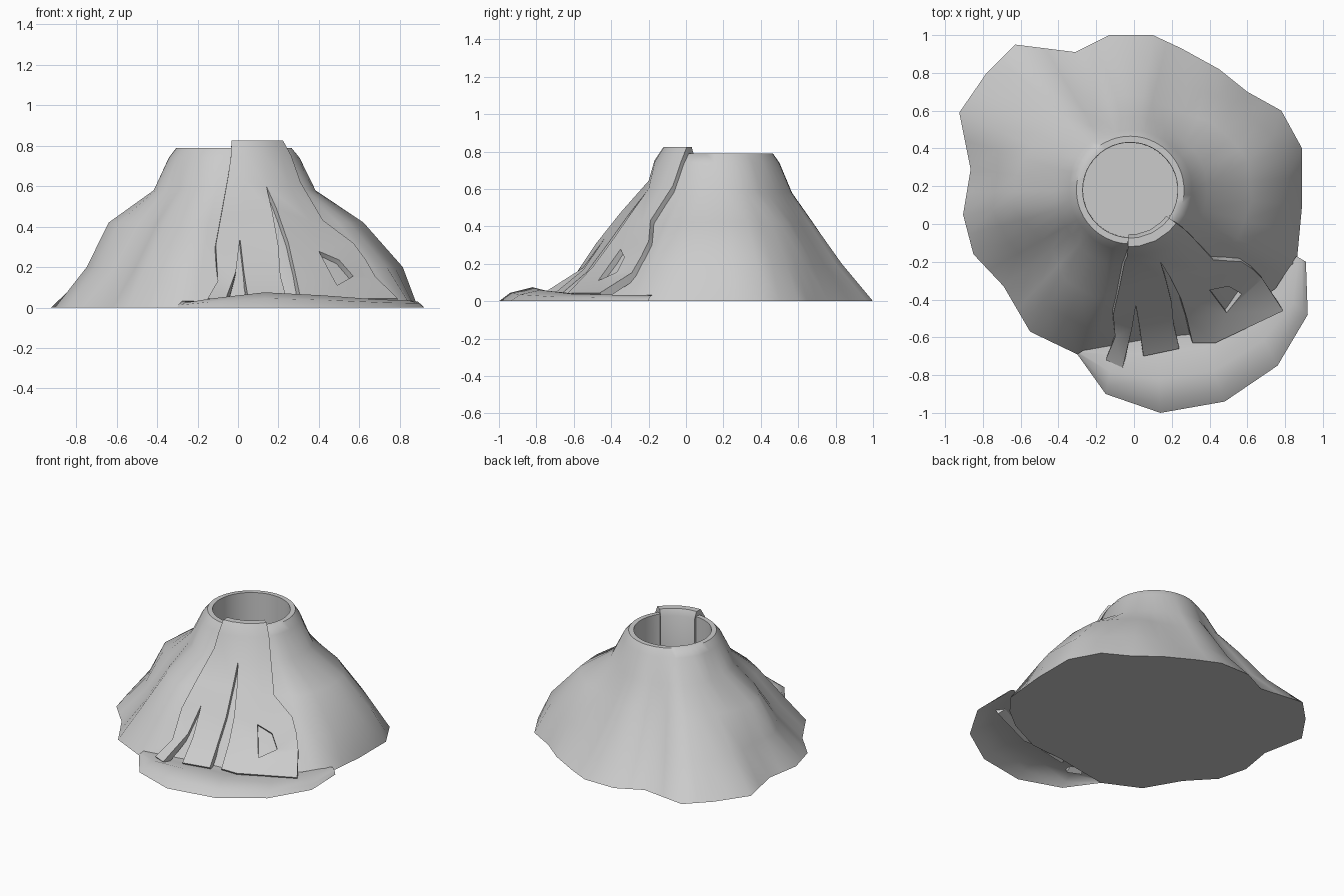
import bpy, bmesh, math
from mathutils import Vector
from mathutils.bvhtree import BVHTree

if "Cube" in bpy.data.objects:
    bpy.data.objects.remove(bpy.data.objects["Cube"])

C = Vector((-0.02, 0.18, 0))          # crater centre


def finish(name, bm, angle, thick=0):
    bmesh.ops.remove_doubles(bm, verts=bm.verts, dist=0.0005)
    bmesh.ops.recalc_face_normals(bm, faces=bm.faces)
    me = bpy.data.meshes.new(name)
    bm.normal_update()
    if thick and sum(f.normal.z for f in bm.faces) < 0:
        bmesh.ops.reverse_faces(bm, faces=bm.faces)
    bm.to_mesh(me)
    ob = bpy.data.objects.new(name, me)
    bpy.context.collection.objects.link(ob)
    bpy.ops.object.select_all(action='DESELECT')
    ob.select_set(True)
    bpy.context.view_layer.objects.active = ob
    if thick:
        mod = ob.modifiers.new("Thickness", 'SOLIDIFY')
        mod.thickness, mod.offset = thick, -1
        bpy.ops.object.modifier_apply(modifier=mod.name)
    bpy.ops.object.shade_smooth_by_angle(angle=math.radians(angle))
    return ob


# Mountain: base outline x, y, then how far out the slope is at z 0.4 and 0.2
outline = [(.1, 1.0, .40, .69), (.25, .93, .38, .66), (.45, .82, .42, .72), (.6, .7, .52, .82),
           (.78, .6, .50, .78), (.89, .4, .55, .86), (.89, .1, .57, .88),
           (.86, -.22, .5, .8), (.75, -.36, .42, .72), (.6, -.48, .40, .69),
           (.35, -.6, .42, .71), (.1, -.62, .44, .74), (-.12, -.66, .46, .76),
           (-.3, -.69, .50, .76), (-.55, -.57, .48, .75), (-.69, -.33, .42, .68),
           (-.85, -.16, .46, .68), (-.905, .05, .56, .74), (-.865, .29, .57, .75),
           (-.925, .59, .40, .67), (-.78, .8, .42, .69), (-.63, .95, .40, .66),
           (-.31, .91, .36, .63), (-.13, 1.0, .40, .67)]
cols = []
for a, b in zip(outline, outline[1:] + outline[:1]):
    for k in (0, 0.5):
        cols.append([p + (q - p) * k for p, q in zip(a, b)])


def circle(r, z):
    return [C + (Vector((c[0], c[1], 0)) - C).normalized() * r + Vector((0, 0, z)) for c in cols]


rings = []
for z in (0, 0.2, 0.42, 0.58, 0.74, 0.79):
    ring = []
    for c, rim in zip(cols, circle(0.285, 0)):
        t = {0: 1, 0.2: c[3], 0.42: c[2], 0.58: 0.19, 0.74: 0.065, 0.79: 0}[z]
        p = rim.lerp(Vector((c[0], c[1], 0)), t)
        p.z = z
        ring.append(p)
    rings.append(ring)
rings += [circle(0.252, 0.79), circle(0.25, 0.4)]
bm = bmesh.new()
vs = [[bm.verts.new(p) for p in r] for r in rings]
n = len(cols)
for a, b in zip(vs, vs[1:]):
    for i in range(n):
        bm.faces.new((a[i], a[(i + 1) % n], b[(i + 1) % n], b[i]))
bm.faces.new(vs[0])
bm.faces.new(vs[-1])
bmesh.ops.recalc_face_normals(bm, faces=bm.faces)
tree = BVHTree.FromBMesh(bm)
finish("mountain", bm, 50)

# Lava flow: four strips that share edges near the crater and split lower down
a_l = [(-.03, -.06), (-.05, -.2), (-.08, -.35), (-.11, -.48), (-.10, -.6), (-.15, -.72)]
a_r = [(.02, -.06), (.03, -.2), (.03, -.33), (.01, -.43), (-.01, -.55), (-.06, -.76)]
b_l = a_r[:4] + [(.03, -.55), (.05, -.70)]
b_r = [(.09, -.04), (.14, -.2), (.17, -.3), (.20, -.42), (.21, -.53), (.24, -.66)]
c_l = b_r[:2] + [(.19, -.28), (.25, -.40), (.28, -.5), (.31, -.63)]
c_r = [(.14, .01), (.25, -.13), (.36, -.24), (.40, -.35), (.49, -.47), (.43, -.63)]
d_l = c_r[:4] + [(.50, -.33), (.57, -.37), (.49, -.47), (.43, -.63)]
d_r = [(.16, .05), (.31, -.07), (.42, -.19), (.5, -.195), (.57, -.2), (.63, -.24),
       (.68, -.29), (.79, -.46)]


def path(pts):
    d = (Vector((*pts[0], 0)) - C).normalized()
    out = [C + d * r + Vector((0, 0, z))
           for r, z in ((.235, .42), (.235, .78), (.255, .825), (.30, .825), (.35, .75))]
    for x, y in pts[1:]:
        hit = tree.ray_cast(Vector((x, y, 2)), Vector((0, 0, -1)))[0]
        out.append(Vector((x, y, max(hit.z + 0.045 if hit else 0, 0.045))))
    return out


bm = bmesh.new()
for left, right in ((a_l, a_r), (b_l, b_r), (c_l, c_r), (d_l, d_r)):
    l, r = path(left), path(right)
    for i in range(len(l) - 1):
        bm.faces.new([bm.verts.new(p) for p in (l[i], r[i], r[i + 1], l[i + 1])])
finish("lava_flow", bm, 50, 0.045)

# Lava pool: thin crescent apron at the foot, open underneath
outer = [(-.3, -.69), (-.15, -.9), (.14, -1.0), (.48, -.94), (.76, -.75), (.92, -.48), (.91, -.2)]
inner = [(-.27, -.67), (-.1, -.64), (.12, -.6), (.35, -.58), (.6, -.45), (.75, -.34), (.86, -.17)]
crest = [.02, .045, .075, .06, .04, .035, .03]
bm = bmesh.new()
rows = []
for o, i, h in zip(outer, inner, crest):
    o, i = Vector((*o, 0)), Vector((*i, .03))
    row = []
    for s, z in ((0, 0), (.15, h * .6), (.45, h), (.8, .032), (1, .03)):
        p = o.lerp(i, s)
        p.z = z
        row.append(bm.verts.new(p))
    rows.append(row)
for a, b in zip(rows, rows[1:]):
    for k in range(4):
        bm.faces.new((a[k], b[k], b[k + 1], a[k + 1]))
finish("lava_pool", bm, 50)
